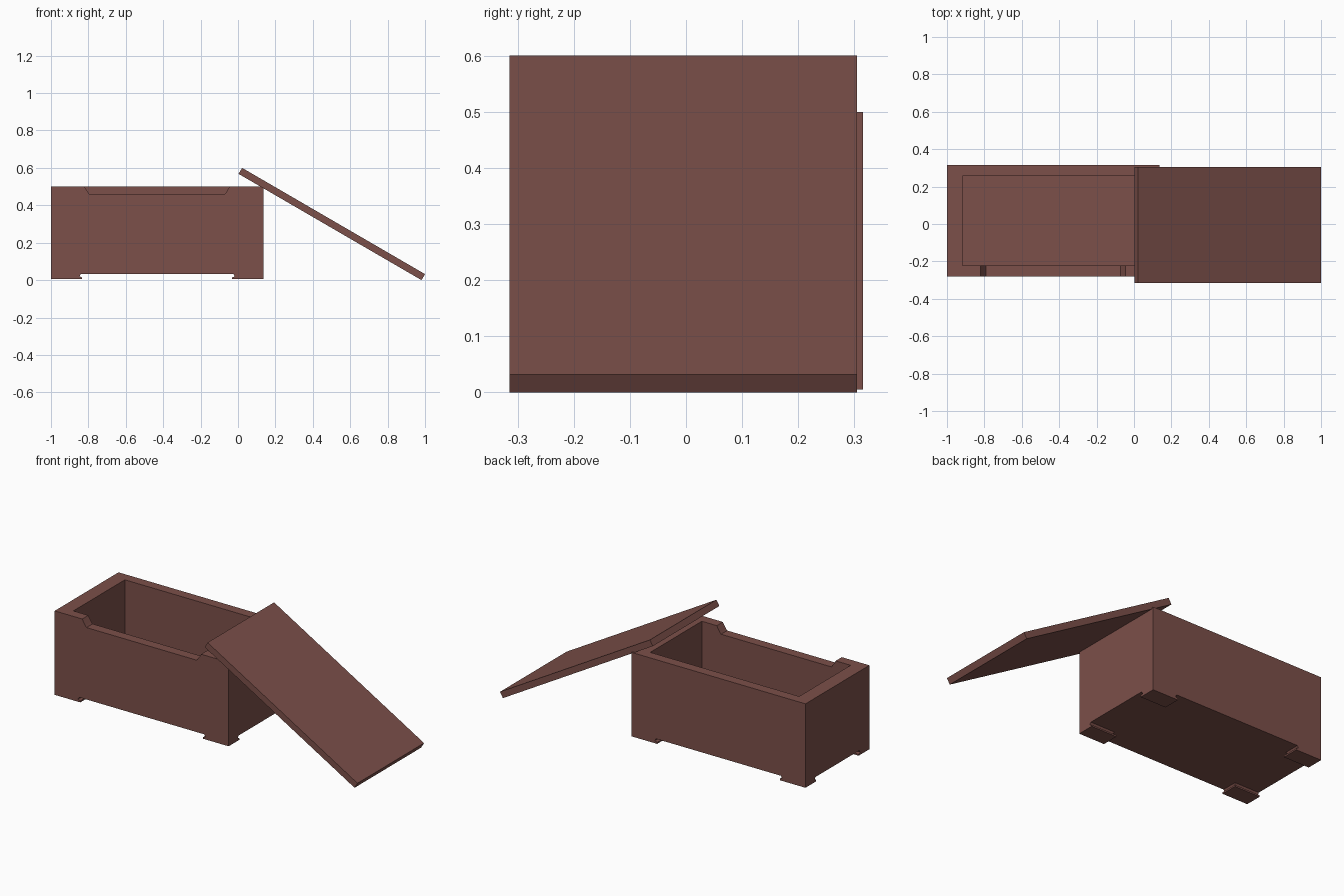
import bpy, bmesh

if "Cube" in bpy.data.objects:
    bpy.data.objects.remove(bpy.data.objects["Cube"])

wood = bpy.data.materials.new("red_brown_wood")
wood.diffuse_color = (0.2, 0.079, 0.067, 1)
wood.use_nodes = True
wood.node_tree.nodes["Principled BSDF"].inputs["Base Color"].default_value = wood.diffuse_color


def loft(name, rings):
    """Closed solid through matching rings of points."""
    bm = bmesh.new()
    loops = [[bm.verts.new(p) for p in ring] for ring in rings]
    n = len(loops[0])
    for a, b in zip(loops, loops[1:]):
        for i in range(n):
            j = (i + 1) % n
            bm.faces.new((a[i], a[j], b[j], b[i]))
    bm.faces.new(loops[0])
    bm.faces.new(loops[-1])
    bmesh.ops.recalc_face_normals(bm, faces=bm.faces)
    mesh = bpy.data.meshes.new(name)
    bm.to_mesh(mesh)
    bm.free()
    mesh.materials.append(wood)
    obj = bpy.data.objects.new(name, mesh)
    bpy.context.collection.objects.link(obj)
    return obj


def rect(x0, x1, y0, y1, z):
    return [(x0, y0, z), (x1, y0, z), (x1, y1, z), (x0, y1, z)]


def prism_y(name, profile, y0, y1):
    return loft(name, [[(x, y, z) for x, z in profile] for y in (y0, y1)])


X0, X1, Y0, Y1 = -1.0, 0.135, -0.28, 0.315
BASE, TOP = 0.033, 0.5

# Chest body
body = loft("chest_body", [rect(X0, X1, Y0, Y1, BASE), rect(X0, X1, Y0, Y1, TOP)])

# Hollow inside and the dip in the front wall
hollow = loft("hollow_cutter", [rect(-0.918, 0.053, -0.223, 0.257, 0.085),
                                rect(-0.918, 0.053, -0.223, 0.257, 0.6)])
mid = (X0 + X1) / 2
half = [(0.36, 0.457), (0.368, 0.468), (0.382, 0.49), (0.388, 0.5), (0.388, 0.6)]
dip_profile = [(mid + x, z) for x, z in half] + [(mid - x, z) for x, z in reversed(half)]
dip = prism_y("front_dip_cutter", dip_profile, -0.4, -0.1)

for cutter in (hollow, dip):
    mod = body.modifiers.new(cutter.name, 'BOOLEAN')
    mod.operation = 'DIFFERENCE'
    mod.solver = 'EXACT'
    mod.object = cutter
    cutter.hide_render = True
bpy.context.view_layer.update()
deps = bpy.context.evaluated_depsgraph_get()
cut_mesh = bpy.data.meshes.new_from_object(body.evaluated_get(deps))
body.modifiers.clear()
body.data = cut_mesh
for cutter in (hollow, dip):
    bpy.data.objects.remove(cutter)

# Four corner feet with a small lip at the bottom
steps = [(0.005, 0.167, 0.1), (0.014, 0.167, 0.1), (0.02, 0.152, 0.085), (BASE, 0.16, 0.093)]
for side, cx, sx in (("left", X0, 1), ("right", X1, -1)):
    for end, cy, sy in (("front", Y0, 1), ("back", Y1, -1)):
        loft(f"{end}_{side}_foot",
             [rect(cx, cx + sx * w, cy, cy + sy * d, z) for z, w, d in steps])

# Lid leaning on the right end of the chest
prism_y("lid", [(0.003, 0.568), (0.022, 0.6), (1.0, 0.032), (0.981, 0.0)], -0.315, 0.305)
